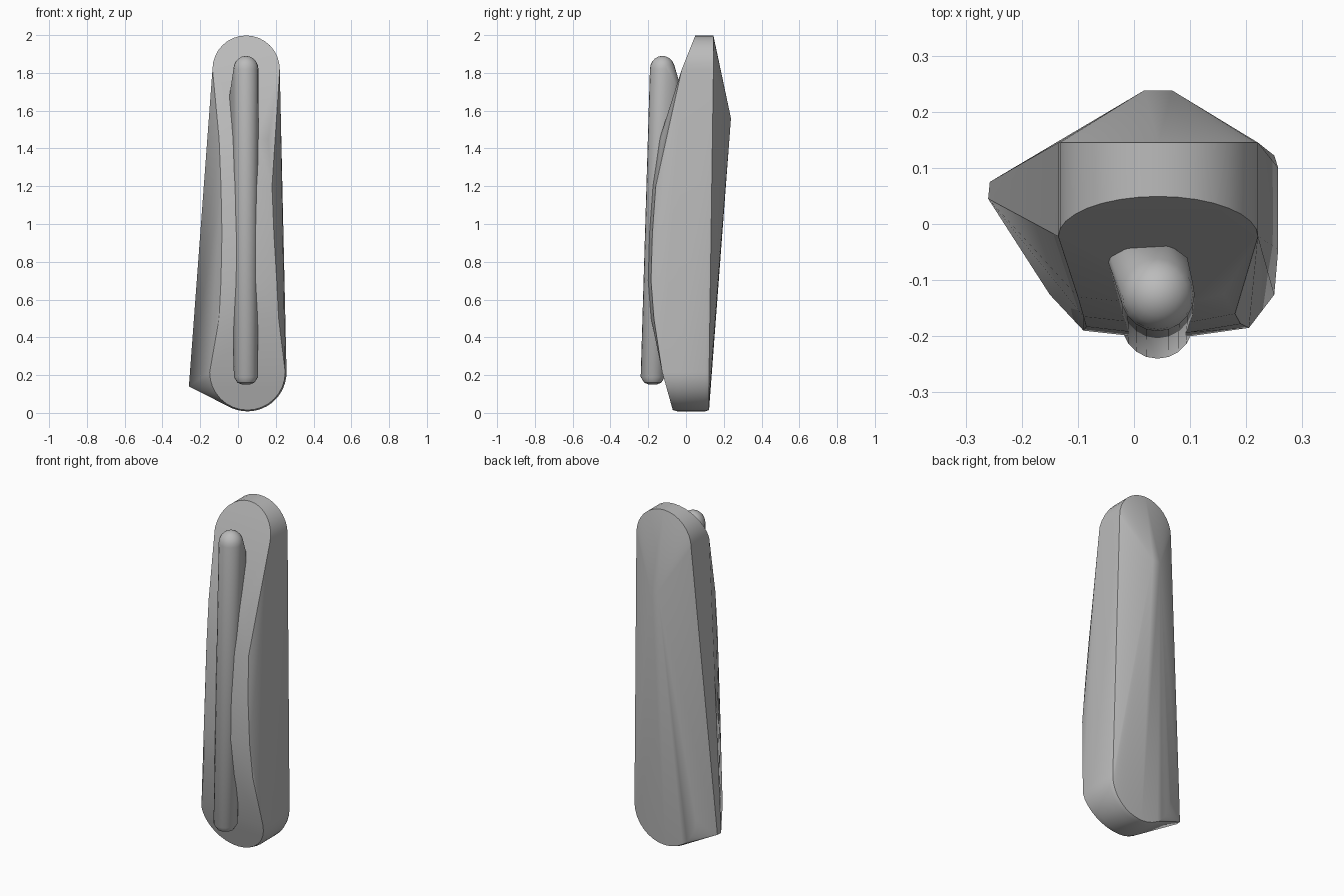
import bpy, bmesh, math

if "Cube" in bpy.data.objects:
    bpy.data.objects.remove(bpy.data.objects["Cube"], do_unlink=True)

grey = bpy.data.materials.new("plain grey")
grey.use_nodes = True
grey.diffuse_color = (0.5, 0.5, 0.5, 1)
grey.node_tree.nodes["Principled BSDF"].inputs["Base Color"].default_value = (0.5, 0.5, 0.5, 1)


def hull(name, points, angle):
    """Wrap a tight convex skin around the guide points."""
    bm = bmesh.new()
    for p in points:
        bm.verts.new(p)
    res = bmesh.ops.convex_hull(bm, input=bm.verts[:])
    loose = [v for v in bm.verts if not v.link_faces]
    bmesh.ops.delete(bm, geom=loose, context='VERTS')
    bmesh.ops.recalc_face_normals(bm, faces=bm.faces[:])
    mesh = bpy.data.meshes.new(name)
    bm.to_mesh(mesh)
    bm.free()
    mesh.materials.append(grey)
    ob = bpy.data.objects.new(name, mesh)
    bpy.context.collection.objects.link(ob)
    bpy.ops.object.select_all(action='DESELECT')
    ob.select_set(True)
    bpy.context.view_layer.objects.active = ob
    bpy.ops.object.shade_smooth_by_angle(angle=math.radians(angle))


def arc(cx, cz, r, start, end, n=16):
    for i in range(n + 1):
        a = math.radians(start + (end - start) * i / n)
        yield cx + r * math.cos(a), cz + r * math.sin(a)


# Bowed front: height, depth, left edge, right edge
front = [(1.45, -0.14, -0.10, 0.16), (1.2, -0.175, -0.09, 0.18),
         (0.95, -0.193, -0.085, 0.19), (0.7, -0.2, -0.09, 0.205),
         (0.5, -0.185, -0.10, 0.215)]
body = []
for z, y, x0, x1 in front:
    body += [(x0, y + 0.01, z), (0, y, z), (0.1, y, z), (x1, y + 0.015, z)]
    bulge = 0.255 - 0.022 * z
    body += [(bulge - 0.012, y + 0.09, z), (bulge, 0.03, z)]

# Rounded top end, slanting forward
for x, z in arc(0.043, 1.82, 0.178, 0, 180):
    body += [(x, 0.145, z), (x, 0.05 - (2.0 - z) * 0.4, z)]

# Rounded bottom end
for x, z in arc(0.05, 0.215, 0.2, -180, 0):
    slope = (z - 0.015) * 0.28
    body += [(x, -0.07 - slope, z), (x, 0.122, z)]
for x, z in arc(0.05, 0.215, 0.207, -120, 0):
    body += [(x, -0.045, z), (x, 0.1, z)]

# Back ridge peak and lower side corner
body += [(0.018, 0.238, 1.56), (0.068, 0.238, 1.56)]
body += [(-0.26, 0.045, 0.14), (-0.257, 0.075, 0.14), (-0.255, 0.055, 0.2)]
hull("body", body, 25)

# Front bar with domed ends, deeper and wider toward the top back
bar = []
for i in range(20):
    a = math.tau * i / 20
    c, s = math.cos(a), math.sin(a)
    for k in range(6):
        t = math.radians(18 * k)
        r = 0.066 * math.cos(t)
        bar.append((0.042 + r * c, -0.125 + r * s, 1.82 + 0.07 * math.sin(t)))
    bar.append((0.042 + 0.064 * c, -0.176 + 0.064 * s, 0.19))
    bar.append((0.042 + 0.045 * c, -0.176 + 0.045 * s, 0.16))
    bar.append((0.042 + 0.02 * c, -0.176 + 0.02 * s, 0.15))
bar += [(-0.045, -0.05, 1.68), (-0.045, -0.07, 1.68), (-0.02, -0.035, 1.72),
        (0.06, -0.035, 1.75), (0.095, -0.06, 1.75)]
hull("front_bar", bar, 35)
